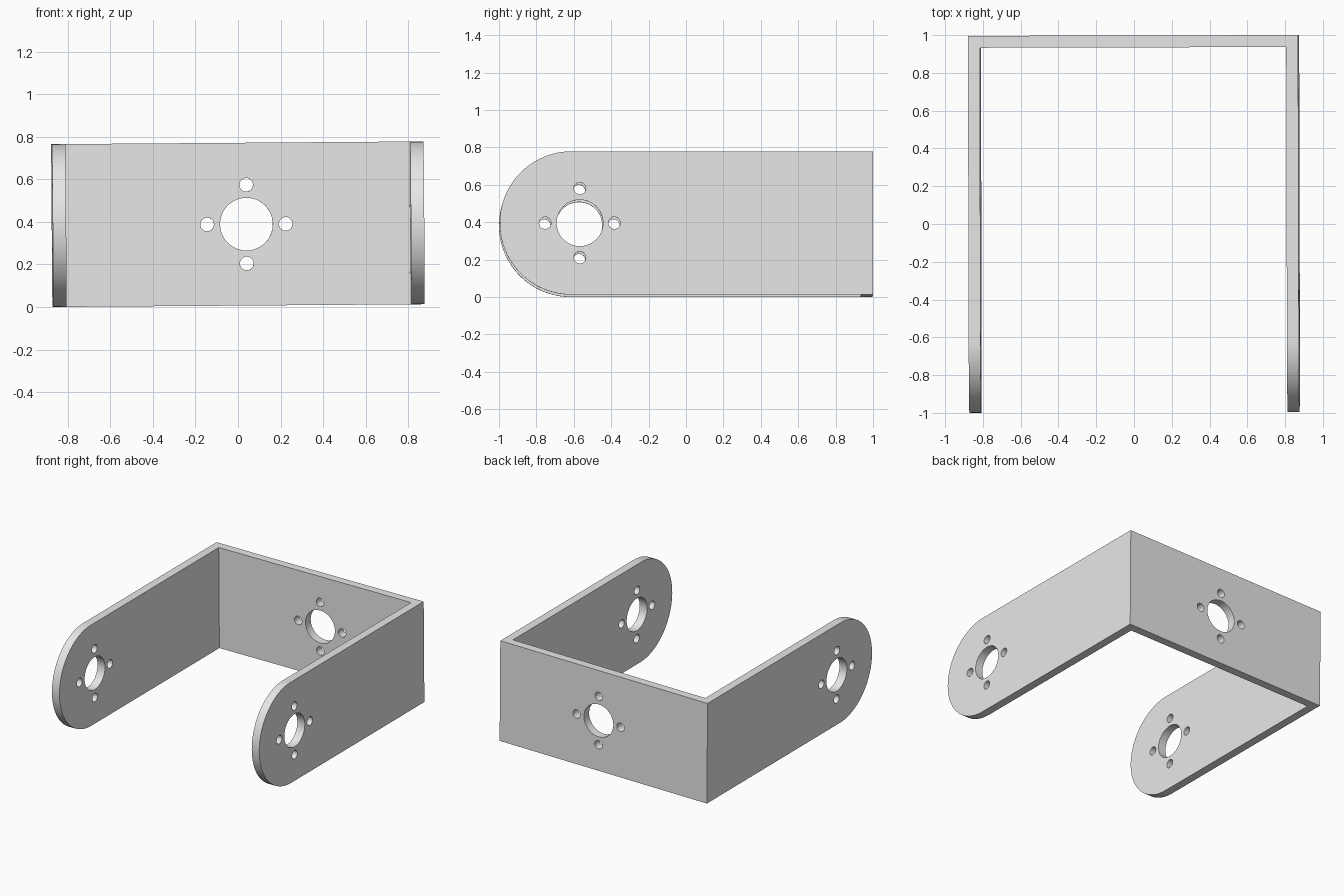
import bpy, bmesh
from math import sin, cos, pi
from mathutils import Vector

old = bpy.data.objects.get("Cube")
if old:
    bpy.data.objects.remove(old, do_unlink=True)

HALF_W, HALF_L, HALF_H, THICK = 0.874, 0.998, 0.383, 0.063
ARM_HOLE_Y, BACK_HOLE_X = -0.57, 0.042
HUB_R, SCREW_R, SCREW_OFFSET = 0.124, 0.032, 0.185

grey = bpy.data.materials.new("plain grey")
grey.use_nodes = True
grey.diffuse_color = (0.8, 0.8, 0.8, 1)
grey.node_tree.nodes["Principled BSDF"].inputs["Base Color"].default_value = (0.8, 0.8, 0.8, 1)


def prism(name, points, sweep):
    """Solid made by sweeping a closed outline along a vector."""
    bm = bmesh.new()
    face = bm.faces.new([bm.verts.new(p) for p in points])
    result = bmesh.ops.extrude_face_region(bm, geom=[face], use_keep_orig=True)
    moved = [g for g in result["geom"] if isinstance(g, bmesh.types.BMVert)]
    bmesh.ops.translate(bm, verts=moved, vec=Vector(sweep))
    bmesh.ops.recalc_face_normals(bm, faces=bm.faces)
    mesh = bpy.data.meshes.new(name)
    bm.to_mesh(mesh)
    bm.free()
    obj = bpy.data.objects.new(name, mesh)
    bpy.context.collection.objects.link(obj)
    mesh.materials.append(grey)
    return obj


def circle(radius, a, b, count, start=0.0, sweep=2 * pi):
    return [(a + radius * cos(start + sweep * i / count),
             b + radius * sin(start + sweep * i / count)) for i in range(count)]


def cut(body, tool, operation):
    mod = body.modifiers.new(tool.name, "BOOLEAN")
    mod.operation, mod.solver, mod.object = operation, "EXACT", tool
    bpy.context.view_layer.objects.active = body
    bpy.ops.object.modifier_apply(modifier=mod.name)
    bpy.data.objects.remove(tool, do_unlink=True)


# U-shaped strap: two arms joined by the back plate
inner = HALF_W - THICK
u_shape = [(-HALF_W, -HALF_L), (-inner, -HALF_L), (-inner, HALF_L - THICK),
           (inner, HALF_L - THICK), (inner, -HALF_L), (HALF_W, -HALF_L),
           (HALF_W, HALF_L), (-HALF_W, HALF_L)]
bracket = prism("bracket", [(x, y, -HALF_H) for x, y in u_shape], (0, 0, 2 * HALF_H))

# Round the free ends of both arms
arc = circle(HALF_H, HALF_H - HALF_L, 0, 48, pi / 2, pi)
side = arc + [(HALF_H - HALF_L, -HALF_H), (1.2, -HALF_H), (1.2, HALF_H)]
side = [(y, z * 1.0) for y, z in side]
cut(bracket, prism("side_profile", [(-1, y, z) for y, z in side], (2, 0, 0)), "INTERSECT")

# Hub hole and four screw holes, through both arms and through the back
holes = [(HUB_R, 0, 0, 48)]
holes += [(SCREW_R, SCREW_OFFSET * cos(k * pi / 2), SCREW_OFFSET * sin(k * pi / 2), 24)
          for k in range(4)]
for radius, a, b, count in holes:
    ring = circle(radius, a, b, count)
    cut(bracket, prism("arm_drill", [(-1, ARM_HOLE_Y + p, q) for p, q in ring],
                       (2, 0, 0)), "DIFFERENCE")
    cut(bracket, prism("back_drill", [(BACK_HOLE_X + p, 0.8, q) for p, q in ring],
                       (0, 0.4, 0)), "DIFFERENCE")

# Slight lean of the whole bracket, resting on its lower edge
bracket.rotation_euler = (0, -0.0075, 0.0025)
bracket.location = (0, 0, 0.3895)
bpy.ops.object.select_all(action="DESELECT")
bracket.select_set(True)
bpy.context.view_layer.objects.active = bracket
bpy.ops.object.shade_smooth_by_angle(angle=pi / 6)
